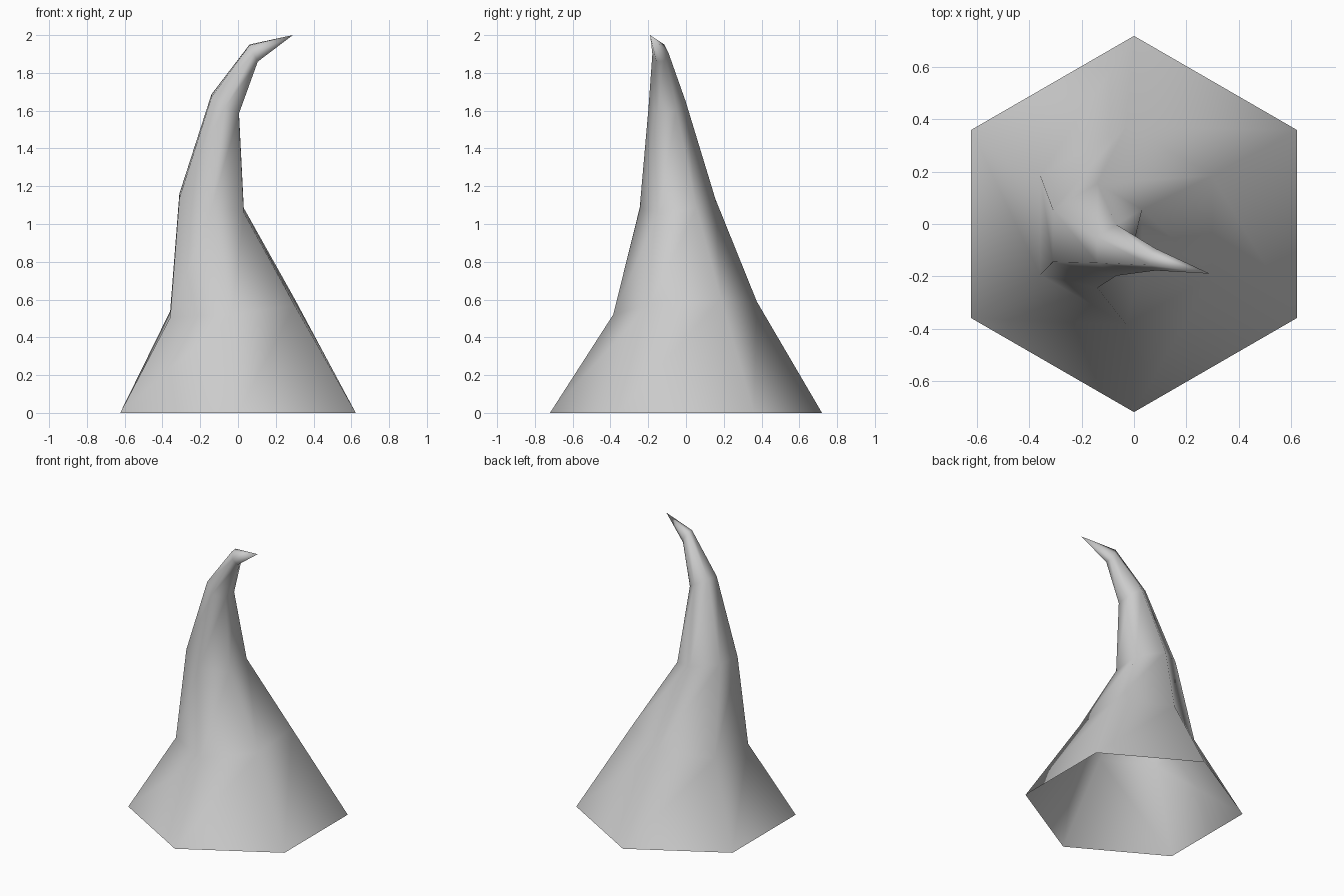
import bpy
import bmesh
from math import cos, sin, pi

cube = bpy.data.objects.get("Cube")
if cube:
    bpy.data.objects.remove(cube, do_unlink=True)

# Single grey material
grey = bpy.data.materials.new("plain grey")
grey.use_nodes = True
colour = (0.6, 0.6, 0.6, 1)
grey.diffuse_color = colour
grey.node_tree.nodes["Principled BSDF"].inputs["Base Color"].default_value = colour

SIDES = 6
TIP = (0.29, -0.19, 2.0)
# Each ring: centre, x radius, y radius, tilt along x, tilt along y
RINGS = [
    ((0, 0, 0), 0.72, 0.72, 0, 0),
    ((-0.03, -0.005, 0.555), 0.38, 0.38, 0.1, 0.09),
    ((-0.14, -0.045, 1.11), 0.197, 0.2, -0.22, 0.12),
    ((-0.068, -0.1, 1.635), 0.084, 0.098, -0.6, 0.15),
    ((0.083, -0.136, 1.905), 0.025, 0.042, -2.0, 0.1),
]


def add_ring(bm, centre, rx, ry, tilt_x, tilt_y):
    """Tilted hexagon with corners pointing front and back."""
    ring = []
    for i in range(SIDES):
        a = pi / 2 + 2 * pi * i / SIDES
        dx, dy = rx * cos(a), ry * sin(a)
        ring.append(bm.verts.new((centre[0] + dx, centre[1] + dy,
                                  centre[2] + tilt_x * dx + tilt_y * dy)))
    return ring


# Curved horn, open at the bottom
bm = bmesh.new()
rings = [add_ring(bm, *r) for r in RINGS]
tip = bm.verts.new(TIP)
for i in range(SIDES):
    j = (i + 1) % SIDES
    for low, high in zip(rings, rings[1:]):
        bm.faces.new((low[i], low[j], high[j], high[i]))
    bm.faces.new((rings[-1][i], rings[-1][j], tip))
for face in bm.faces:
    face.smooth = True

mesh = bpy.data.meshes.new("curved_horn")
bm.to_mesh(mesh)
bm.free()
mesh.materials.append(grey)
horn = bpy.data.objects.new("curved_horn", mesh)
bpy.context.collection.objects.link(horn)
